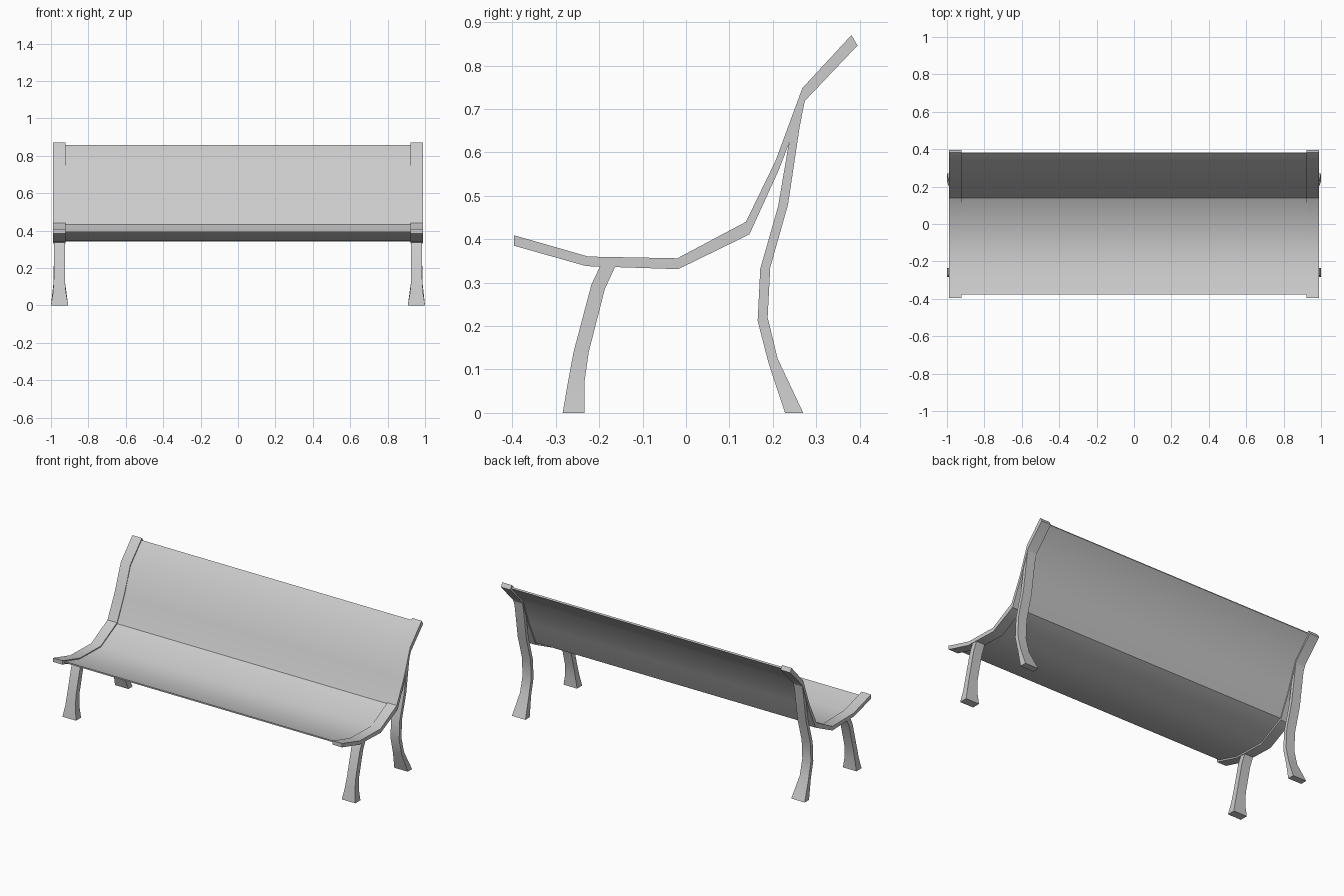
import bpy, bmesh
from math import radians

if "Cube" in bpy.data.objects:
    bpy.data.objects.remove(bpy.data.objects["Cube"])


def loft(name, sections, mirror=True):
    """Join rectangular sections (y1, z1, y2, z2, x_min, x_max) into a closed bar."""
    bm = bmesh.new()
    rings = [[bm.verts.new(p) for p in ((x0, y1, z1), (x1, y1, z1), (x1, y2, z2), (x0, y2, z2))]
             for y1, z1, y2, z2, x0, x1 in sections]
    for a, b in zip(rings, rings[1:]):
        for i in range(4):
            j = (i + 1) % 4
            bm.faces.new((a[i], a[j], b[j], b[i]))
    bm.faces.new(rings[0])
    bm.faces.new(rings[-1])
    bmesh.ops.recalc_face_normals(bm, faces=bm.faces)
    mesh = bpy.data.meshes.new(name)
    bm.to_mesh(mesh)
    bm.free()
    ob = bpy.data.objects.new(name, mesh)
    bpy.context.collection.objects.link(ob)
    bpy.ops.object.select_all(action='DESELECT')
    ob.select_set(True)
    bpy.context.view_layer.objects.active = ob
    bpy.ops.object.shade_smooth_by_angle(angle=radians(31))
    if mirror:
        ob.modifiers.new("mirror", 'MIRROR')
    return ob


# side profile shared by frame and seat: upper edge then lower edge
profile = [(-0.396, 0.409, -0.396, 0.385), (-0.225, 0.360, -0.230, 0.338),
           (-0.020, 0.356, -0.018, 0.331), (0.138, 0.440, 0.146, 0.411),
           (0.206, 0.580, 0.214, 0.560), (0.268, 0.748, 0.275, 0.720),
           (0.381, 0.870, 0.395, 0.846)]

# side frames
loft("side_frame", [(*p, 0.923, 0.988) for p in profile])

# thin seat and backrest sheet, set slightly below the frame's upper edge
sheet = []
for y1, z1, y2, z2 in profile:
    def at(t):
        return (y1 + (y2 - y1) * t, z1 + (z2 - z1) * t)
    sheet.append([*at(0.25), *at(0.6)])
for end, nxt, t in ((0, 1, 0.12), (-1, -2, 0.05)):
    sheet[end] = [a + (b - a) * t for a, b in zip(sheet[end], sheet[nxt])]
loft("seat_and_back", [(*p, -0.928, 0.928) for p in sheet], mirror=False)

# front legs with flared feet
loft("front_leg", [(-0.284, 0, -0.234, 0, 0.908, 1.0),
                   (-0.272, 0.07, -0.234, 0.07, 0.920, 0.989),
                   (-0.259, 0.14, -0.224, 0.14, 0.926, 0.985),
                   (-0.218, 0.295, -0.187, 0.285, 0.926, 0.985),
                   (-0.193, 0.348, -0.158, 0.348, 0.926, 0.985)])

# back legs, merging into the backrest frame
loft("back_leg", [(0.228, 0, 0.270, 0, 0.908, 1.0),
                  (0.190, 0.115, 0.211, 0.125, 0.925, 0.986),
                  (0.165, 0.212, 0.188, 0.220, 0.926, 0.985),
                  (0.171, 0.332, 0.194, 0.335, 0.926, 0.985),
                  (0.212, 0.475, 0.235, 0.480, 0.926, 0.985),
                  (0.235, 0.610, 0.262, 0.660, 0.926, 0.985),
                  (0.264, 0.725, 0.274, 0.721, 0.926, 0.985)])
